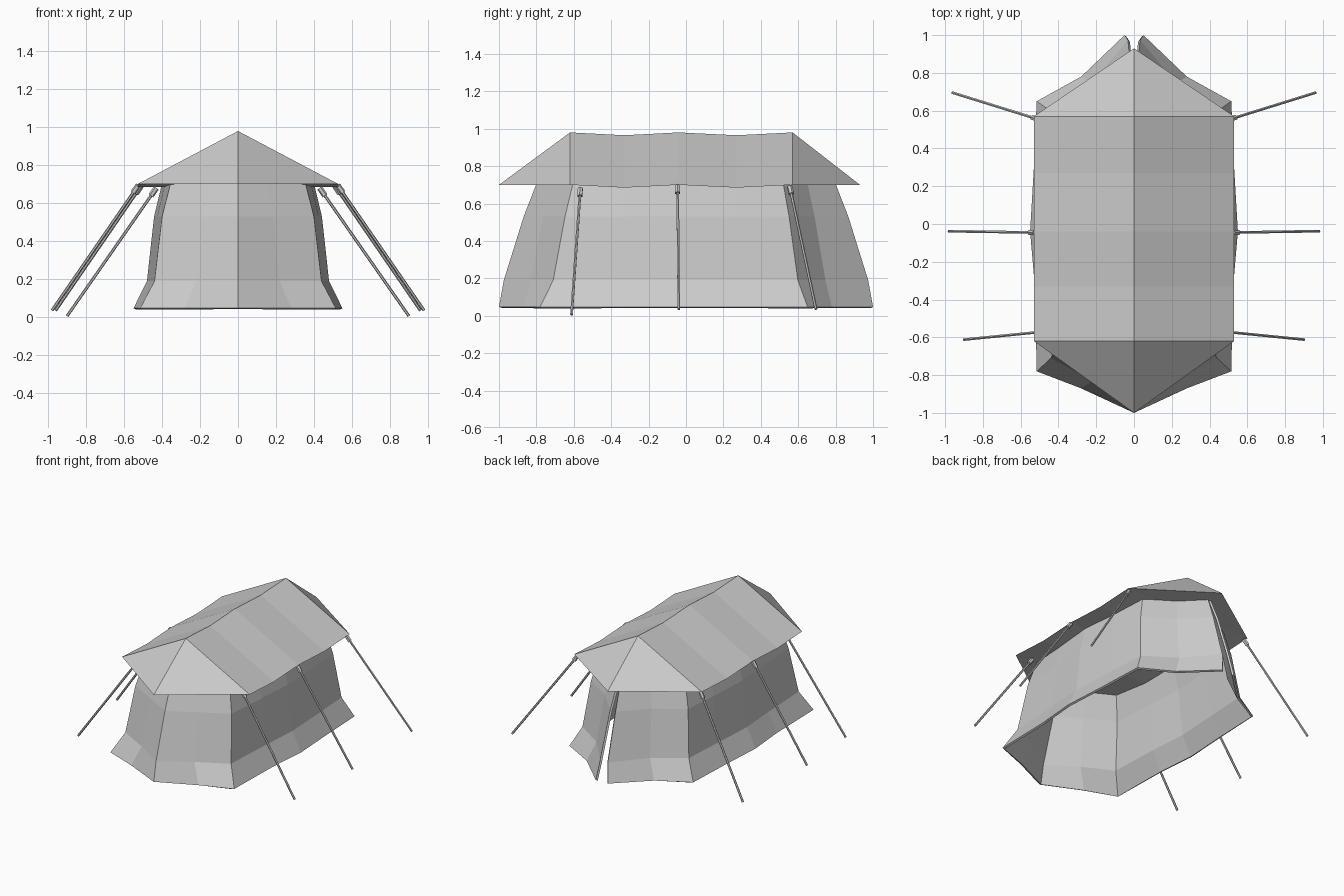
import bpy
import bmesh
from mathutils import Vector

cube = bpy.data.objects.get("Cube")
if cube:
    bpy.data.objects.remove(cube, do_unlink=True)

# One plain grey for canvas and poles
grey = bpy.data.materials.new("canvas_grey")
grey.use_nodes = True
colour = (0.6, 0.6, 0.6, 1)
grey.diffuse_color = colour
shader = grey.node_tree.nodes["Principled BSDF"]
shader.inputs["Base Color"].default_value = colour
shader.inputs["Roughness"].default_value = 0.9


def make_object(name, bm):
    mesh = bpy.data.meshes.new(name)
    bm.to_mesh(mesh)
    bm.free()
    mesh.materials.append(grey)
    obj = bpy.data.objects.new(name, mesh)
    bpy.context.collection.objects.link(obj)
    return obj


def mirror_x(obj):
    mod = obj.modifiers.new("mirror", "MIRROR")
    mod.use_clip = True
    mod.merge_threshold = 0.002
    return mod


def build_roof():
    # Ridge and eaves sag between the supports, with a hipped end each way
    bm = bmesh.new()
    rows = []
    for y, sag in [(-0.62, 0), (-0.33, 0.015), (-0.04, 0), (0.27, 0.015), (0.57, 0)]:
        rows.append([bm.verts.new((x, y, z - sag))
                     for x, z in [(-0.53, 0.7), (0, 0.98), (0.53, 0.7)]])
    for a, b in zip(rows, rows[1:]):
        for i in range(3):
            j = (i + 1) % 3
            bm.faces.new((a[i], a[j], b[j], b[i]))
    for row, y in [(rows[0], -1), (rows[-1], 0.93)]:
        tip = bm.verts.new((0, y, 0.7))
        for i in range(3):
            bm.faces.new((row[i], row[(i + 1) % 3], tip))
    bmesh.ops.recalc_face_normals(bm, faces=bm.faces)
    make_object("roof", bm)


def build_walls():
    # Half of the wall, from the rear door slit round to the front seam.
    # Each column: base x, base y, top x, top y, and how much it is an end column
    columns = [
        (0.05, 1, 0.012, 0.8, 1),
        (0.28, 0.78, 0.16, 0.65, 0.5),
        (0.515, 0.65, 0.36, 0.52, 0),
        (0.53, 0.3, 0.385, 0.27, 0),
        (0.55, -0.04, 0.4, -0.04, 0),
        (0.525, -0.33, 0.385, -0.32, 0),
        (0.515, -0.78, 0.355, -0.605, 0),
        (0.28, -0.87, 0.15, -0.72, 0.5),
        (0, -1, 0, -0.8, 1),
    ]
    # Each level: height, inward blend in x, in y at corners, in y at the ends
    levels = [(0.047, 0, 0, 0), (0.19, 0.47, 0.4, 0.13),
              (0.53, 0.72, 0.76, 0.66), (0.705, 1, 1, 1)]
    bm = bmesh.new()
    grid = []
    for bx, by, tx, ty, end in columns:
        col = []
        for z, fx, corner, tip in levels:
            fy = corner + (tip - corner) * end
            col.append(bm.verts.new((bx + (tx - bx) * fx, by + (ty - by) * fy, z)))
        grid.append(col)
    for a, b in zip(grid, grid[1:]):
        for i in range(len(levels) - 1):
            bm.faces.new((a[i], a[i + 1], b[i + 1], b[i]))
    walls = make_object("walls", bm)
    mirror_x(walls)
    solid = walls.modifiers.new("cloth_thickness", "SOLIDIFY")
    solid.thickness = 0.015
    solid.offset = -1


def add_rod(bm, start, end, radius):
    # Six-sided rod between two points
    axis = end - start
    turn = axis.to_track_quat("Z", "Y").to_matrix().to_4x4()
    turn.translation = (start + end) / 2
    bmesh.ops.create_cone(bm, cap_ends=True, segments=6, radius1=radius,
                          radius2=radius, depth=axis.length, matrix=turn)


def build_pole(name, top, foot):
    top, foot = Vector(top), Vector(foot)
    bm = bmesh.new()
    add_rod(bm, top, foot, 0.008)
    # Thicker collar at the upper end
    add_rod(bm, top, top.lerp(foot, 0.06), 0.015)
    mirror_x(make_object(name, bm))


build_roof()
build_walls()
build_pole("rear_guy_poles", (0.51, 0.555, 0.69), (0.96, 0.695, 0.035))
build_pole("middle_guy_poles", (0.525, -0.045, 0.695), (0.98, -0.038, 0.035))
build_pole("front_guy_poles", (0.43, -0.565, 0.68), (0.9, -0.612, 0.006))
